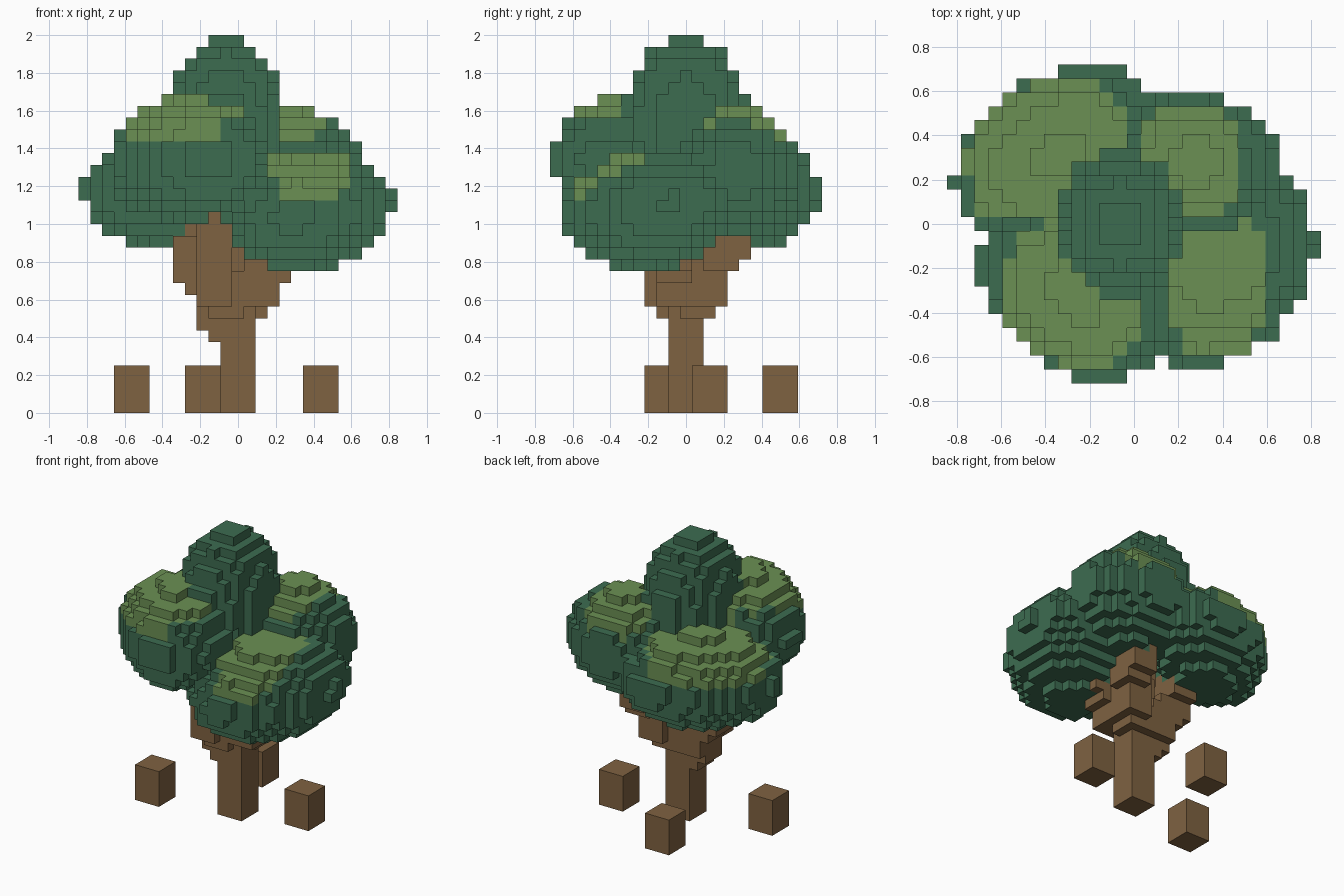
import bpy, bmesh
from mathutils import Vector, Matrix

if "Cube" in bpy.data.objects:
    bpy.data.objects.remove(bpy.data.objects["Cube"])

U = 0.0625  # edge length of one block


def material(name, rgb):
    m = bpy.data.materials.new(name)
    m.diffuse_color = (*rgb, 1.0)
    m.use_nodes = True
    m.node_tree.nodes["Principled BSDF"].inputs["Base Color"].default_value = m.diffuse_color
    return m


DARK = material("dark_green", (0.046, 0.149, 0.081))
LIGHT = material("light_green", (0.147, 0.279, 0.087))
BROWN = material("bark_brown", (0.212, 0.122, 0.053))


def ellipsoid(center, radii, skew=0.0, lean=(0.0, 0.0)):
    """Grid cells inside an ellipsoid; skew turns it in plan, lean tips it."""
    rx, ry, rz = radii
    xz, yz = lean
    inv = Matrix(((rx * rx, skew, xz), (skew, ry * ry, yz), (xz, yz, rz * rz))).inverted()
    c = Vector(center)
    cells = set()
    for i in range(-14, 15):
        for j in range(-14, 15):
            for k in range(8, 33):
                d = Vector((i, j, k)) - c
                if d.dot(inv @ d) <= 1:
                    cells.add((i, j, k))
    return cells


def sweep(points):
    """Grid cells covered by a three-block cube moved along a path."""
    cells = set()
    for a, b in zip(points, points[1:]):
        a, b = Vector(a), Vector(b)
        for s in range(13):
            p = a.lerp(b, s / 12)
            x, y, z = round(p.x), round(p.y), round(p.z)
            cells |= {(x + i, y + j, z + k) for i in (-1, 0, 1)
                      for j in (-1, 0, 1) for k in (-1, 0, 1)}
    return cells


def block_object(name, cells, solid, mats, pick):
    """Mesh of the cell faces that are not covered by other solid cells."""
    bm = bmesh.new()
    verts = {}

    def vert(p):
        if p not in verts:
            verts[p] = bm.verts.new(((p[0] - 0.5) * U, (p[1] - 0.5) * U, p[2] * U))
        return verts[p]

    for c in sorted(cells):
        for axis in range(3):
            for side in (0, 1):
                n = list(c)
                n[axis] += 2 * side - 1
                if tuple(n) in solid:
                    continue
                ring = []
                for a, b in ((0, 0), (1, 0), (1, 1), (0, 1)):
                    p = list(c)
                    p[axis] += side
                    p[(axis + 1) % 3] += a
                    p[(axis + 2) % 3] += b
                    ring.append(vert(tuple(p)))
                f = bm.faces.new(ring if side else ring[::-1])
                f.material_index = pick(c)
    me = bpy.data.meshes.new(name)
    bm.to_mesh(me)
    bm.free()
    for m in mats:
        me.materials.append(m)
    ob = bpy.data.objects.new(name, me)
    bpy.context.collection.objects.link(ob)


# Leaf clumps: centre, radii, skew, lean, bright patch centre and radii in plan, patch start
clumps = [
    ((6.0, -2.9, 16.7), (7.1, 7.4, 5.15), 10.5, (4.0, 5.0), (6, -4.2), (3.5, 5.8), 18),
    ((4.6, 4.4, 20), (6.0, 5.1, 5.3), -2.5, (0, 0), (4, 4.6), (3.9, 4.2), 22),
    ((-5.5, 5.0, 18.3), (7.6, 6.4, 4.9), 15.2, (0, 0), (-6.2, 5), (5.9, 5.9), 20),
    ((-4.3, -5.0, 21), (6.8, 6.4, 5.3), -14.0, (0, 0), (-4.5, -5.3), (5.0, 5.7), 23),
]
leaves, bright = set(), set()
for center, radii, skew, lean, pc, pr, low in clumps:
    cells = ellipsoid(center, radii, skew, lean)
    leaves |= cells
    bright |= {c for c in cells if c[2] >= low and
               abs((c[0] - pc[0]) / pr[0]) ** 2.5 + abs((c[1] - pc[1]) / pr[1]) ** 2.5 <= 1}

# Tall crown clump, dark all over
crown = ellipsoid((-1, 0, 24), (4.8, 5.4, 7.3))
leaves |= crown
bright -= crown

# Trunk with four branches
wood = sweep([(0, 0, 1), (0, 0, 13)])
for path in (
    [(0, 0, 6), (-2, 0, 8), (-2, 1, 10), (-4, 1, 12), (-4, 2, 15)],
    [(0, 0, 8), (-2, -2, 10), (-2, -2, 16)],
    [(0, 0, 9), (2, -1, 11), (3, -1, 12), (5, -2, 15)],
    [(0, 0, 8), (2, 2, 10), (2, 2, 12), (3, 3, 13), (3, 4, 14), (3, 3, 16)],
):
    wood |= sweep(path)
wood -= leaves

solid = leaves | wood
block_object("foliage", leaves, solid, [DARK, LIGHT], lambda c: int(c in bright))
block_object("trunk_and_branches", wood, solid, [BROWN], lambda c: 0)

# Loose root blocks around the trunk
for n, (i, j) in enumerate(((-9, -2), (-3, 8), (7, 2))):
    bpy.ops.mesh.primitive_cube_add(size=1, location=(i * U, j * U, 2 * U))
    ob = bpy.context.object
    ob.name = f"root_block_{n + 1}"
    ob.scale = (3 * U, 3 * U, 4 * U)
    ob.data.materials.append(BROWN)
